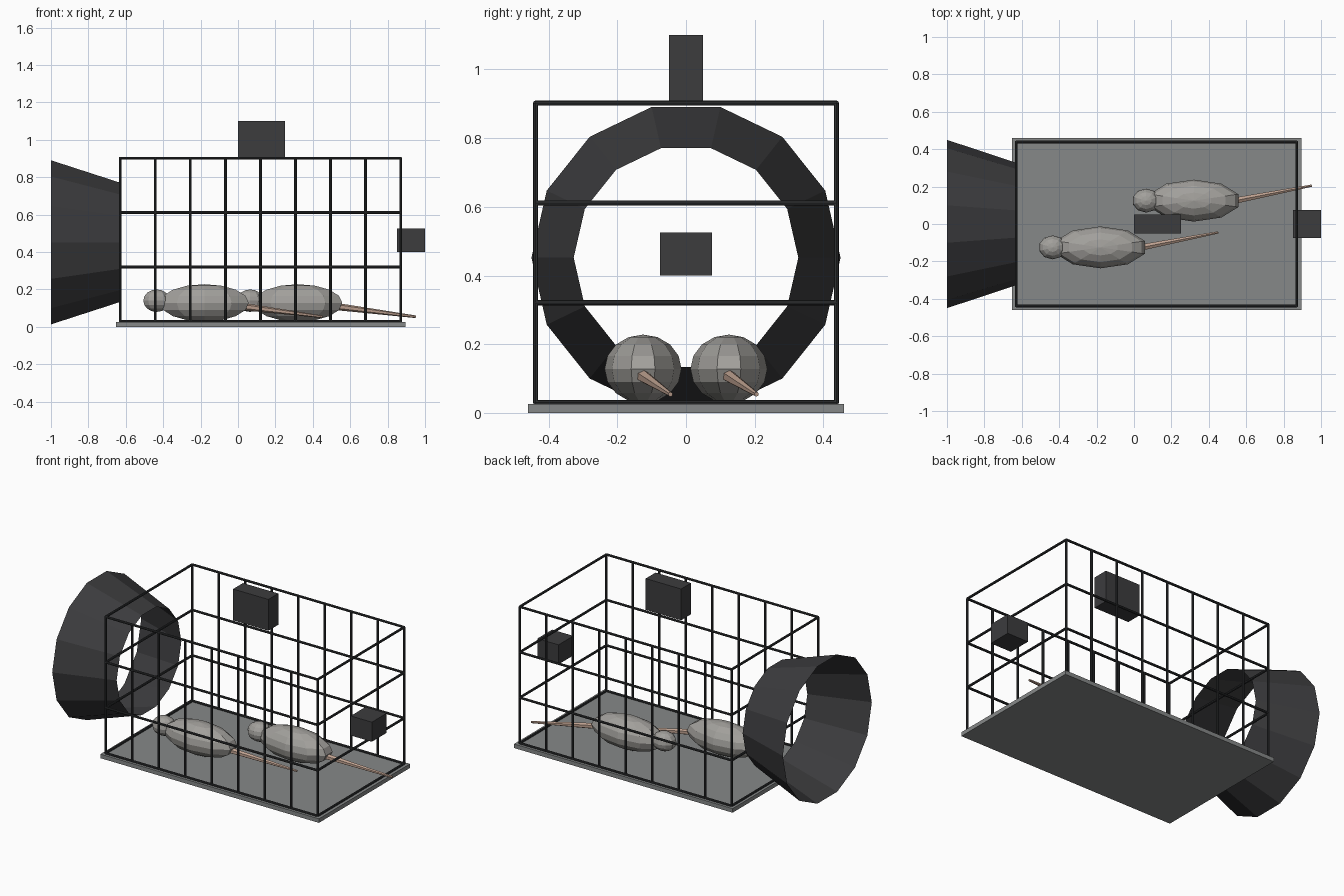
import bpy
from math import pi
from mathutils import Vector

if "Cube" in bpy.data.objects:
    bpy.data.objects.remove(bpy.data.objects["Cube"])


def material(name, rgb):
    m = bpy.data.materials.new(name)
    m.diffuse_color = (*rgb, 1)
    m.use_nodes = True
    m.node_tree.nodes["Principled BSDF"].inputs["Base Color"].default_value = m.diffuse_color
    return m


DARK = material("dark_metal", (0.045, 0.045, 0.048))
WIRE = material("wire", (0.03, 0.032, 0.034))
FLOOR = material("floor_grey", (0.24, 0.25, 0.25))
FUR = material("fur", (0.36, 0.35, 0.33))
SKIN = material("tail_skin", (0.52, 0.36, 0.28))


def finish(name, mat):
    ob = bpy.context.object
    ob.name = name
    ob.data.materials.append(mat)
    return ob


def box(name, lo, hi, mat):
    lo, hi = Vector(lo), Vector(hi)
    bpy.ops.mesh.primitive_cube_add(size=1, location=(lo + hi) / 2)
    ob = finish(name, mat)
    ob.scale = hi - lo
    return ob


def rod(name, a, b, r1, r2, mat, sides=8):
    a, b = Vector(a), Vector(b)
    bpy.ops.mesh.primitive_cone_add(vertices=sides, radius1=r1, radius2=r2,
                                    depth=(b - a).length, location=(a + b) / 2)
    ob = finish(name, mat)
    ob.rotation_euler = (b - a).to_track_quat('Z', 'Y').to_euler()
    return ob


def ball(name, loc, scale, mat):
    bpy.ops.mesh.primitive_uv_sphere_add(segments=10, ring_count=8, radius=1, location=loc)
    ob = finish(name, mat)
    ob.scale = scale
    return ob


# Floor tray
box("floor_tray", (-0.652, -0.46, 0), (0.895, 0.46, 0.026), FLOOR)

# Wire cage: uprights on the long sides, four rails all round
X0, X1, Y, Z0, Z1, R = -0.63, 0.87, 0.438, 0.03, 0.902, 0.0075
for y in (-Y, Y):
    for i in range(9):
        x = X0 + (X1 - X0) * i / 8
        rod("cage_upright", (x, y, Z0), (x, y, Z1), R, R, WIRE)
for i in range(4):
    z = Z0 + (Z1 - Z0) * i / 3
    for y in (-Y, Y):
        rod("long_rail", (X0, y, z), (X1, y, z), R, R, WIRE)
    for x in (X0, X1):
        rod("end_rail", (x, -Y, z), (x, Y, z), R, R, WIRE)

# Open entrance funnel, 14 sided
bpy.ops.mesh.primitive_cone_add(vertices=14, radius1=0.45, radius2=0.327, depth=0.37,
                                end_fill_type='NOTHING', location=(-0.815, 0, 0.452),
                                rotation=(0, pi / 2, 0))
funnel = finish("entrance_funnel", DARK)
# turn about the axis so corners lie at +y and -y
for v in funnel.data.vertices:
    v.co.xy = v.co.xy.copy()

# Boxes on top and at the end
box("top_box", (0, -0.05, 0.9), (0.25, 0.05, 1.1), DARK)
box("end_box", (0.85, -0.075, 0.4), (1.0, 0.075, 0.525), DARK)

# Two rodents with body, head and tail
for x, y in ((-0.18, -0.125), (0.32, 0.125)):
    ball("rodent_body", (x, y, 0.128), (0.25, 0.112, 0.1), FUR).rotation_euler.z = pi
    ball("rodent_head", (x - 0.255, y, 0.14), (0.075, 0.064, 0.06), FUR)
    rod("rodent_tail", (x + 0.22, y, 0.107), (x + 0.63, y + 0.08, 0.054),
        0.019, 0.007, SKIN, 6)

# Funnel corners: primitive starts on local +y, which stays world y
